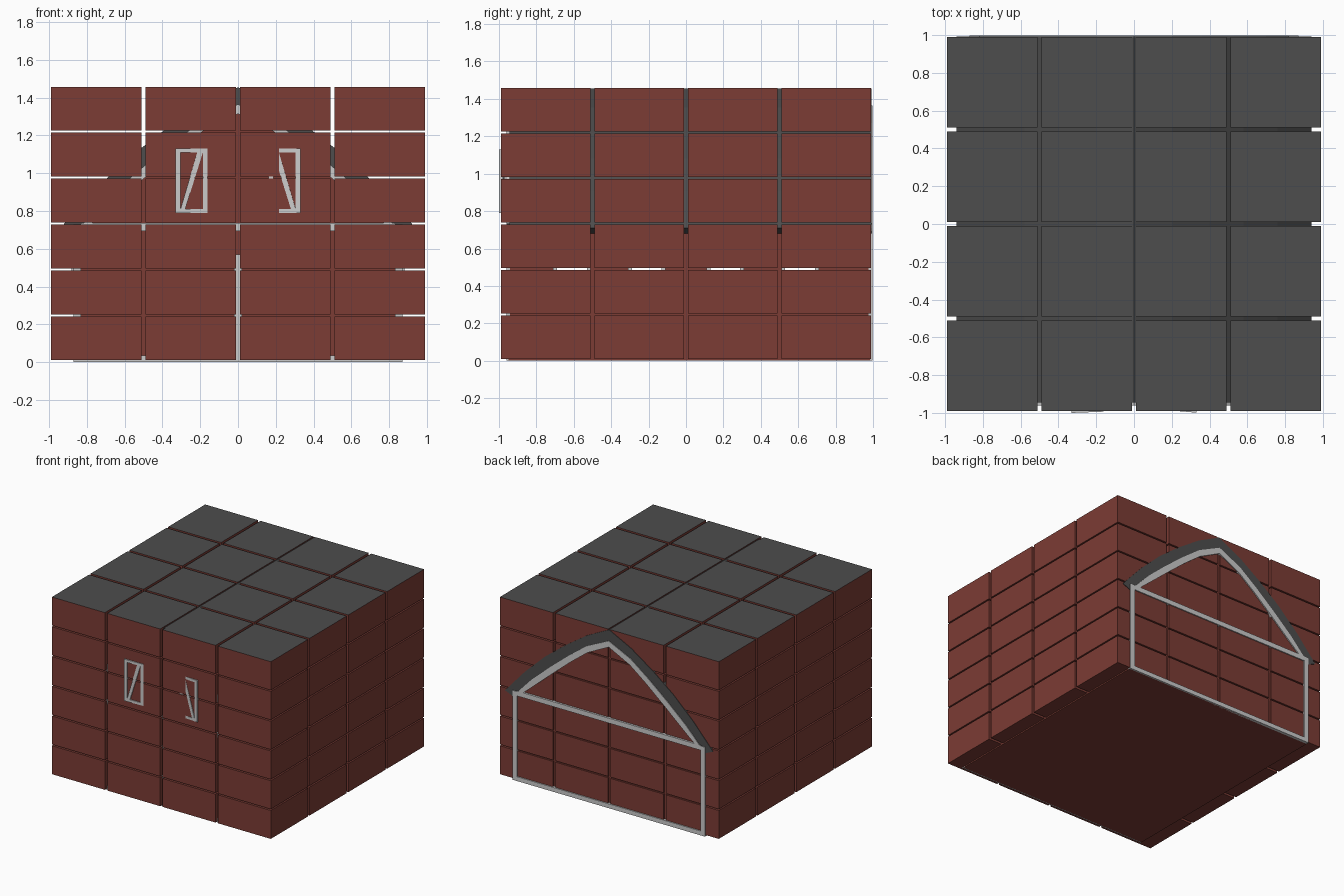
import bpy, bmesh, math
from mathutils import Matrix

if "Cube" in bpy.data.objects:
    bpy.data.objects.remove(bpy.data.objects["Cube"])


def material(name, col):
    m = bpy.data.materials.new(name)
    m.diffuse_color = (*col, 1)
    m.use_nodes = True
    m.node_tree.nodes["Principled BSDF"].inputs["Base Color"].default_value = m.diffuse_color
    return m


RED = material("red_boards", (0.20, 0.045, 0.035))
DARK = material("dark_roofing", (0.075, 0.075, 0.075))


def finish(bm, name, *mats):
    bmesh.ops.recalc_face_normals(bm, faces=bm.faces)
    me = bpy.data.meshes.new(name)
    bm.to_mesh(me)
    bm.free()
    ob = bpy.data.objects.new(name, me)
    bpy.context.collection.objects.link(ob)
    for m in mats:
        if m:
            me.materials.append(m)
    return ob


def add_box(bm, lo, hi):
    c = [(a + b) / 2 for a, b in zip(lo, hi)]
    s = [b - a for a, b in zip(lo, hi)]
    mat = Matrix.Translation(c) @ Matrix.Diagonal((*s, 1))
    return bmesh.ops.create_cube(bm, size=1, matrix=mat)["verts"]


def boxes(name, items, mat=None):
    bm = bmesh.new()
    for lo, hi in items:
        add_box(bm, lo, hi)
    return finish(bm, name, mat)


def add_prism(bm, pts, y0, y1):
    a = [bm.verts.new((x, y0, z)) for x, z in pts]
    b = [bm.verts.new((x, y1, z)) for x, z in pts]
    bm.faces.new(a)
    bm.faces.new(b[::-1])
    for i in range(len(pts)):
        j = (i + 1) % len(pts)
        bm.faces.new((a[i], a[j], b[j], b[i]))


def band(name, outer, inner, y0, y1, mat=None):
    """Arched strip between two half profiles, mirrored in x."""
    def full(p):
        return [(-x, z) for x, z in p[:0:-1]] + p
    bm = bmesh.new()
    o, n = full(outer), full(inner)
    rings = [[bm.verts.new((x, y, z)) for x, z in p]
             for p, y in ((o, y0), (o, y1), (n, y1), (n, y0))]
    for k in range(4):
        r, s = rings[k], rings[(k + 1) % 4]
        for i in range(len(o) - 1):
            bm.faces.new((r[i], r[i + 1], s[i + 1], s[i]))
    for i in (0, -1):
        bm.faces.new([r[i] for r in rings])
    return finish(bm, name, mat)


# Outer shell: 4 x 4 x 6 grid of separated blocks, dark on the very top
bm = bmesh.new()
for i in range(4):
    for j in range(4):
        for k in range(6):
            x, y, z = -0.75 + 0.5 * i, -0.75 + 0.5 * j, 0.126 + 0.243 * k
            add_box(bm, (x - .239, y - .239, z - .116), (x + .239, y + .239, z + .116))
bm.faces.ensure_lookup_table()
for f in bm.faces:
    if f.calc_center_median().z > 1.455:
        f.material_index = 1
finish(bm, "wall_blocks", RED, DARK)

# Curved barn roof, half profiles from ridge to eave
roof_out = [(0, 1.455), (0.2, 1.355), (0.4, 1.22), (0.58, 1.08), (0.76, 0.91), (0.94, 0.71)]
roof_in = [(0, 1.365), (0.2, 1.27), (0.36, 1.15), (0.53, 1.01), (0.70, 0.86), (0.87, 0.68)]
trim_in = [(0, 1.315), (0.19, 1.22), (0.34, 1.105), (0.5, 0.97), (0.65, 0.84), (0.79, 0.72)]
band("roof", roof_out, roof_in, -0.945, 0.993, DARK)

# Gable end walls and floor
gable = [(-x, z) for x, z in roof_in[:0:-1]] + roof_in + [(0.87, 0), (-0.87, 0)]
for name, y0, y1 in (("front_wall", -0.94, -0.92), ("back_wall", 0.95, 0.975)):
    bm = bmesh.new()
    add_prism(bm, gable, y0, y1)
    finish(bm, name, RED)
boxes("floor", [((-.87, -.95, 0), (.87, .985, .009))], RED)

# Side walls with four window openings each, and window frames
walls, frames = [], []
cuts = [-0.92, -0.71, -0.51, -0.31, -0.11, 0.11, 0.31, 0.51, 0.71, 0.95]
for s in (-1, 1):
    x0, x1 = sorted((s * .85, s * .87))
    walls += [((x0, -.92, 0), (x1, .95, .4)), ((x0, -.92, .62), (x1, .95, .70))]
    for a, b in zip(cuts[::2], cuts[1::2]):
        walls.append(((x0, a, .4), (x1, b, .62)))
    f0, f1 = sorted((s * .87, s * .88))
    for a, b in zip(cuts[1::2], cuts[2::2]):
        frames += [((f0, a, .4), (f1, a + .02, .62)), ((f0, b - .02, .4), (f1, b, .62)),
                   ((f0, a, .4), (f1, b, .42)), ((f0, a, .6), (f1, b, .62))]
boxes("side_walls", walls, RED)
boxes("window_frames", frames)

# Pale frame on both gable ends: posts, sill, tie beam and arch
for name, y0, y1 in (("front", -0.96, -0.94), ("back", 0.975, 0.998)):
    boxes(name + "_frame", [((-.87, y0, 0), (-.83, y1, .73)), ((.83, y0, 0), (.87, y1, .73)),
                            ((-.83, y0, 0), (.83, y1, .035)), ((-.83, y0, .695), (.83, y1, .735))])
    band(name + "_arch_trim", roof_in, trim_in, y0, y1)
boxes("front_door_post", [((-.02, -.96, .035), (.02, -.94, .57))])

# Loft doors with a frame and diagonal brace, slightly ajar
for s in (-1, 1):
    bm = bmesh.new()
    w, h, t, d = 0.17, 0.34, 0.026, 0.02
    for lo, hi in (((0, 0, 0), (t, d, h)), ((w - t, 0, 0), (w, d, h)),
                   ((t, 0, 0), (w - t, d, t - .005)), ((t, 0, h - t + .005), (w - t, d, h))):
        add_box(bm, lo, hi)
    brace = [(t, .021), (t + .025, .021), (w - t, h - .021), (w - t - .03, h - .021)]
    if s > 0:
        brace = [(w - x, z) for x, z in brace]
    add_prism(bm, brace, 0, d)
    ob = finish(bm, "loft_door_left" if s < 0 else "loft_door_right")
    if s < 0:
        ob.location = (-.33, -1.0, .79)
        ob.rotation_euler.z = math.radians(2.2)
    else:
        ob.location = (.161, -.984, .79)
        ob.rotation_euler.z = math.radians(-5)
